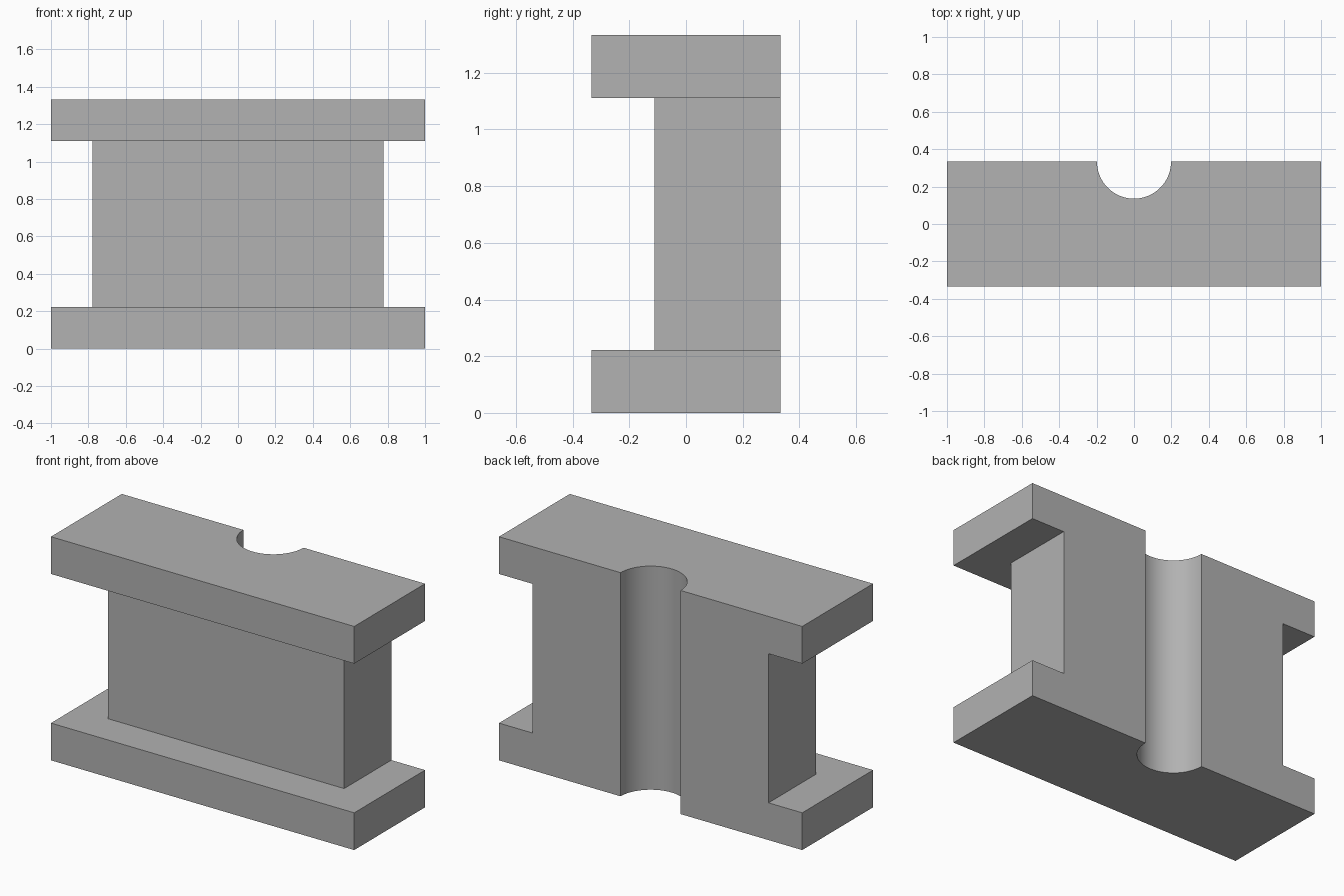
import bpy
import math

cube = bpy.data.objects.get("Cube")
if cube:
    bpy.data.objects.remove(cube, do_unlink=True)

WIDTH, DEPTH, HEIGHT = 2.0, 0.667, 1.333
FLANGE = 0.222        # thickness of the top and bottom plates
WEB_HALF = 0.778      # half width of the middle block
WEB_FRONT = -0.111    # front face of the middle block
GROOVE_RADIUS = 0.198
BACK = DEPTH / 2
MID = HEIGHT / 2
GAP = HEIGHT - 2 * FLANGE

grey = bpy.data.materials.new("plain grey")
grey.use_nodes = True
colour = (0.445, 0.445, 0.445, 1)
grey.diffuse_color = colour
grey.node_tree.nodes["Principled BSDF"].inputs["Base Color"].default_value = colour


def box(name, low, high):
    centre = [(a + b) / 2 for a, b in zip(low, high)]
    bpy.ops.mesh.primitive_cube_add(size=1, location=centre)
    ob = bpy.context.object
    ob.name = name
    ob.scale = [b - a for a, b in zip(low, high)]
    bpy.ops.object.transform_apply(location=True, rotation=False, scale=True)
    ob.data.materials.append(grey)
    return ob


# Solid block
block = box("grooved_block", (-WIDTH / 2, -BACK, 0), (WIDTH / 2, BACK, HEIGHT))

# Front and side recesses between the two plates
z0, z1 = MID - GAP / 2, MID + GAP / 2
cutters = [box("front_recess", (-2, -1, z0), (2, WEB_FRONT, z1))]
for side, name in ((-1, "right_recess"), (1, "left_recess")):
    xs = sorted((side * WEB_HALF, side * 2))
    cutters.append(box(name, (xs[0], -1, z0), (xs[1], 1, z1)))

# Half-round groove down the back
bpy.ops.mesh.primitive_cylinder_add(vertices=96, radius=GROOVE_RADIUS,
                                    depth=HEIGHT * 2, location=(0, BACK, MID))
groove = bpy.context.object
groove.name = "back_groove"
groove.data.materials.append(grey)
cutters.append(groove)

# Cut the block, then discard the cutters
bpy.ops.object.select_all(action="DESELECT")
block.select_set(True)
bpy.context.view_layer.objects.active = block
for cutter in cutters:
    cutter.hide_render = True
    mod = block.modifiers.new(cutter.name, "BOOLEAN")
    mod.operation = "DIFFERENCE"
    mod.solver = "EXACT"
    mod.object = cutter
    bpy.ops.object.modifier_apply(modifier=mod.name)
    bpy.data.objects.remove(cutter, do_unlink=True)

bpy.ops.object.shade_smooth_by_angle(angle=math.radians(30))
